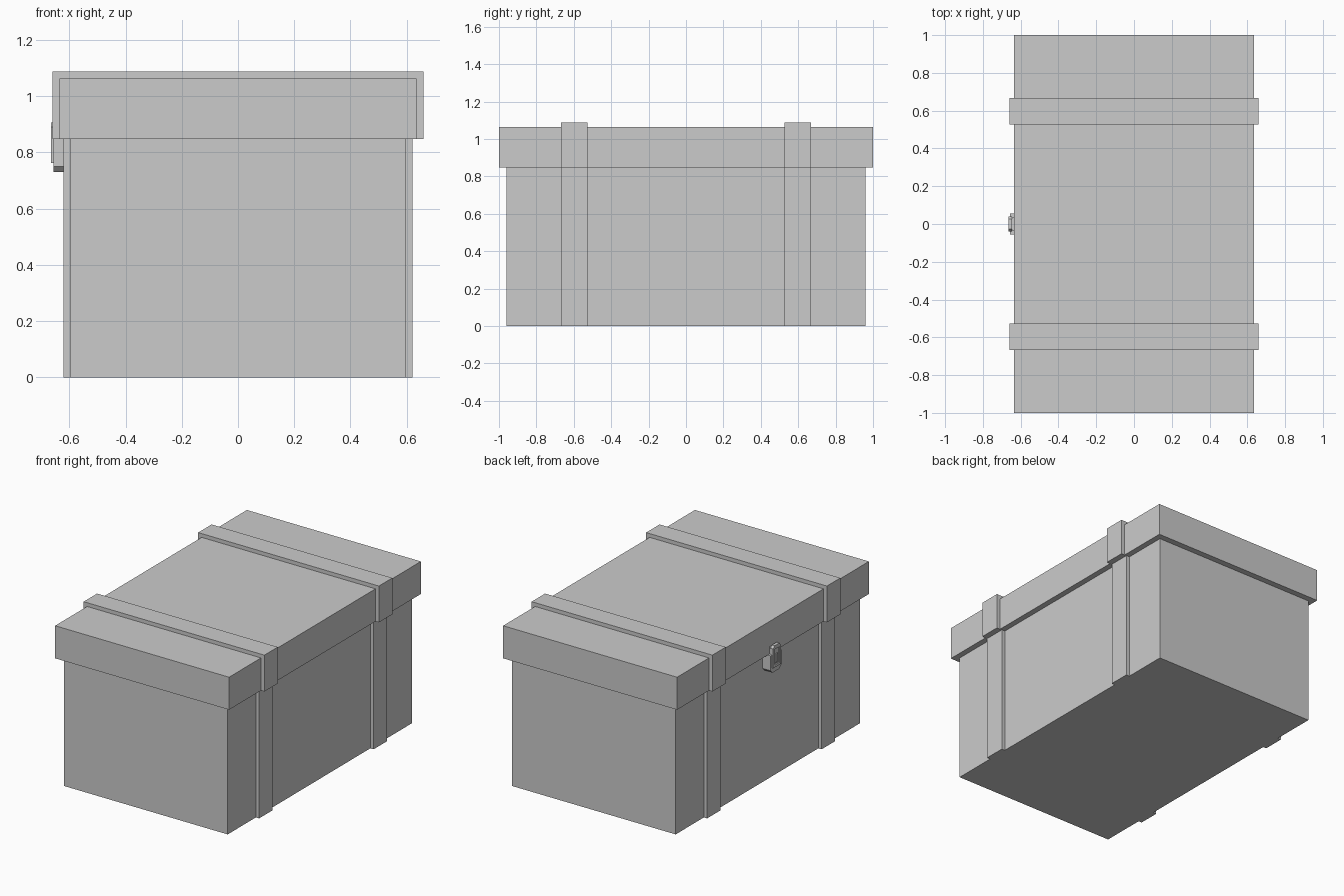
import bpy, bmesh

if "Cube" in bpy.data.objects:
    bpy.data.objects.remove(bpy.data.objects["Cube"])


def prism(name, profile, x0, x1):
    """Extrude a (y, z) outline along x."""
    bm = bmesh.new()
    face = bm.faces.new([bm.verts.new((x0, y, z)) for y, z in profile])
    ext = bmesh.ops.extrude_face_region(bm, geom=[face])
    verts = [v for v in ext["geom"] if isinstance(v, bmesh.types.BMVert)]
    bmesh.ops.translate(bm, verts=verts, vec=(x1 - x0, 0, 0))
    bmesh.ops.recalc_face_normals(bm, faces=bm.faces)
    mesh = bpy.data.meshes.new(name)
    bm.to_mesh(mesh)
    bm.free()
    obj = bpy.data.objects.new(name, mesh)
    bpy.context.collection.objects.link(obj)
    return obj


def box(name, x, y, z):
    return prism(name, [(y[0], z[0]), (y[1], z[0]), (y[1], z[1]), (y[0], z[1])], *x)


SEAM = 0.848

# Chest body and overhanging lid
box("chest_body", (-0.597, 0.597), (-0.96, 0.96), (0, SEAM))
box("chest_lid", (-0.635, 0.635), (-1, 1), (SEAM, 1.063))

# Straps: one wrapping band on the lid and a slat on each long side of the body
for label, y in (("front", -0.597), ("back", 0.597)):
    span = (y - 0.07, y + 0.07)
    for side, z0, z1 in (("left", -0.621, -0.597), ("right", 0.597, 0.621)):
        box(f"body_strap_{label}_{side}", (z0, z1), span, (0, SEAM))
    for side, x0, x1 in (("left", -0.66, -0.635), ("right", 0.635, 0.66)):
        box(f"lid_strap_{label}_{side}", (x0, x1), span, (SEAM, 1.088))
    box(f"lid_strap_{label}_top", (-0.635, 0.635), span, (1.063, 1.088))

# Latch housing with clipped lower corners
prism("latch_housing", [(-0.055, SEAM), (-0.055, 0.75), (-0.035, 0.73),
                        (0.035, 0.73), (0.055, 0.75), (0.055, SEAM)], -0.657, -0.597)

# Latch hasp: an open frame hooked onto the lid, with a raised lever
for side in (-1, 1):
    y = sorted((side * 0.024, side * 0.04))
    box("hasp_bar", (-0.665, -0.645), y, (0.762, 0.89))
prism("hasp_top", [(-0.04, 0.888), (-0.026, 0.906), (0.026, 0.906),
                   (0.04, 0.888), (0.04, 0.882), (-0.04, 0.882)], -0.665, -0.645)
box("hasp_bottom", (-0.665, -0.645), (-0.04, 0.04), (0.762, 0.778))
box("lid_catch", (-0.66, -0.635), (-0.034, 0.034), (SEAM, 0.896))
box("latch_lever", (-0.664, -0.65), (-0.012, 0.012), (0.79, 0.845))
